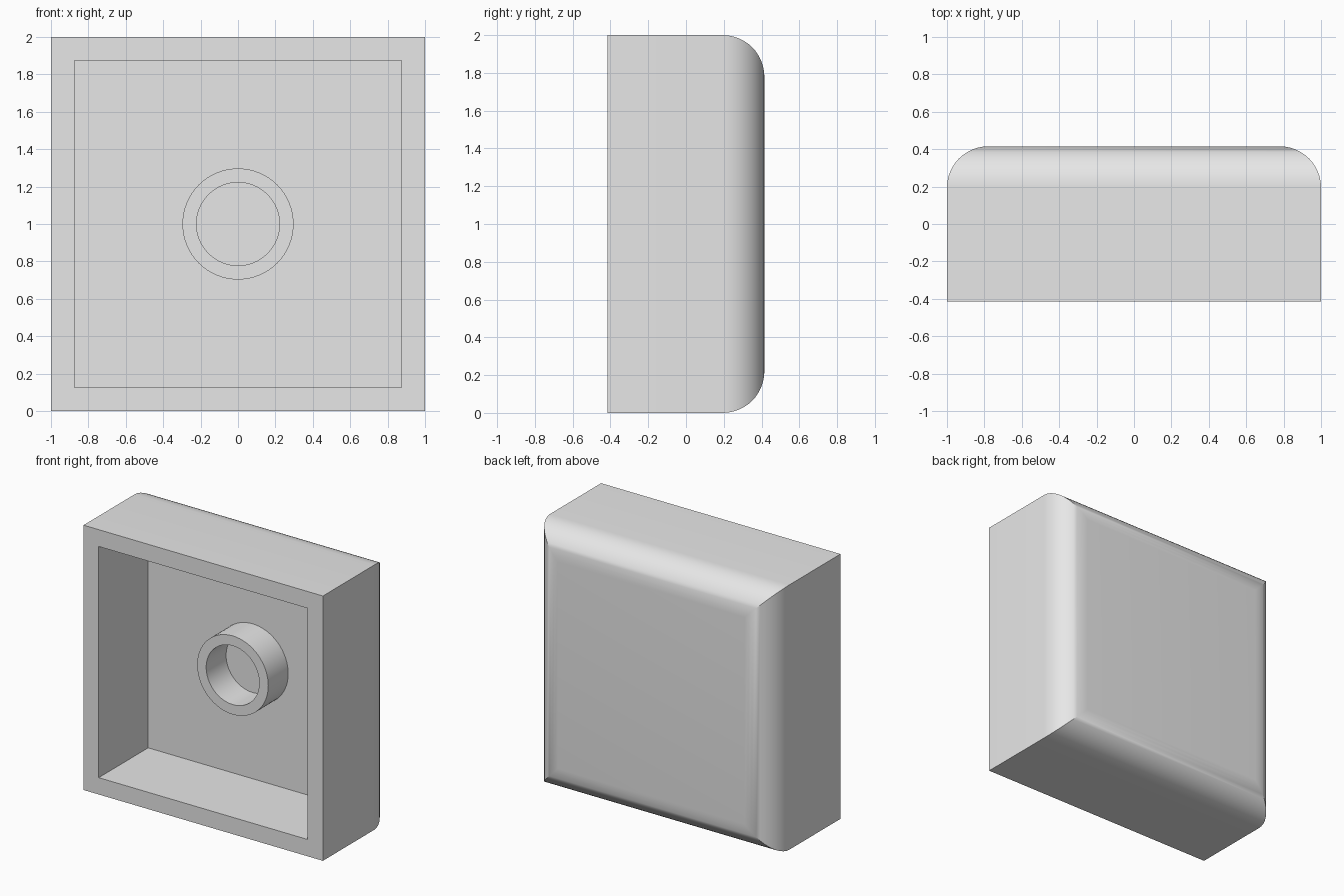
import bpy, bmesh
from math import sin, cos, pi, radians, sqrt

cube = bpy.data.objects.get("Cube")
if cube:
    bpy.data.objects.remove(cube, do_unlink=True)

grey = bpy.data.materials.new("plain grey")
grey.use_nodes = True
colour = (0.8, 0.8, 0.8, 1)
grey.diffuse_color = colour
grey.node_tree.nodes["Principled BSDF"].inputs["Base Color"].default_value = colour

CENTRE_Z = 1.0
FRONT, BACK = -0.415, 0.415
FLOOR = 0.175        # bottom of the recess
ROUND = 0.22         # radius of the back edges


def loft(name, profile, sides, turn=0.0, closed=False):
    """Sweep (radius, y) points around the y axis; cap the ends unless closed."""
    bm = bmesh.new()
    loops = []
    for radius, y in profile:
        angles = [turn + 2 * pi * i / sides for i in range(sides)]
        loops.append([bm.verts.new((radius * cos(a), y, CENTRE_Z + radius * sin(a)))
                      for a in angles])
    pairs = list(zip(loops, loops[1:]))
    if closed:
        pairs.append((loops[-1], loops[0]))
    else:
        bm.faces.new(loops[0])
        bm.faces.new(loops[-1])
    for a, b in pairs:
        for i in range(sides):
            j = (i + 1) % sides
            bm.faces.new((a[i], a[j], b[j], b[i]))
    bmesh.ops.recalc_face_normals(bm, faces=bm.faces)
    mesh = bpy.data.meshes.new(name)
    bm.to_mesh(mesh)
    bm.free()
    mesh.materials.append(grey)
    obj = bpy.data.objects.new(name, mesh)
    bpy.context.collection.objects.link(obj)
    bpy.ops.object.select_all(action='DESELECT')
    obj.select_set(True)
    bpy.context.view_layer.objects.active = obj
    bpy.ops.object.shade_smooth_by_angle(angle=radians(30))
    return obj


# Square shell: recess floor, recess wall, front rim, outer wall, rounded back
STEPS = 12
shell = [(0.873, FLOOR), (0.873, FRONT), (1.0, FRONT)]
for k in range(STEPS + 1):
    a = pi / 2 * k / STEPS
    shell.append((1 - ROUND + ROUND * cos(a), BACK - ROUND + ROUND * sin(a)))
loft("shell", [(half * sqrt(2), y) for half, y in shell], 4, turn=pi / 4)

# Round tube standing on the recess floor
tube = [(0.297, FLOOR), (0.297, -0.063), (0.222, -0.063), (0.222, FLOOR)]
loft("centre_tube", tube, 64, closed=True)
